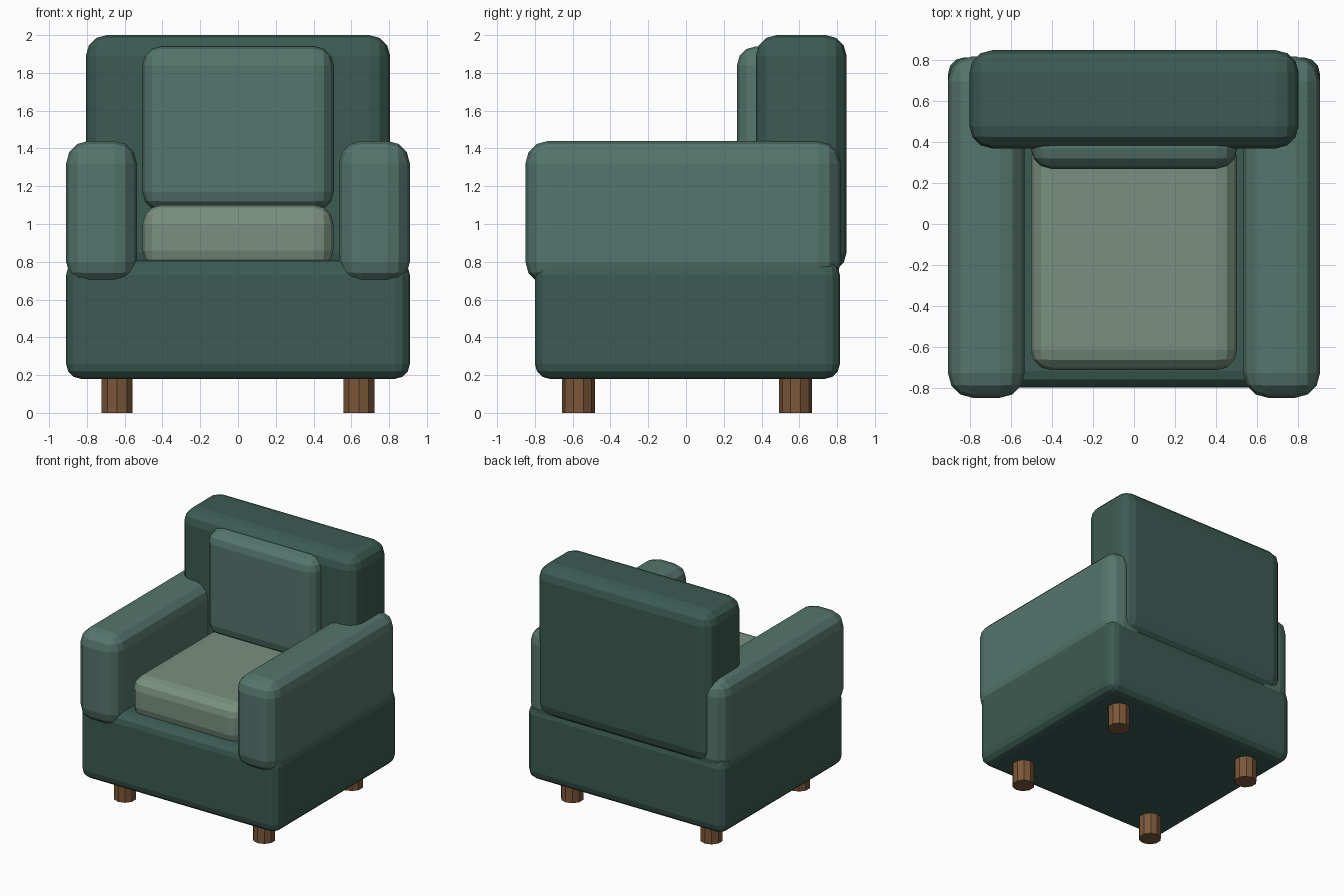
import bpy
import bmesh
from mathutils import Vector

if "Cube" in bpy.data.objects:
    bpy.data.objects.remove(bpy.data.objects["Cube"])


def material(name, rgb):
    m = bpy.data.materials.new(name)
    m.diffuse_color = (*rgb, 1)
    m.use_nodes = True
    m.node_tree.nodes["Principled BSDF"].inputs["Base Color"].default_value = m.diffuse_color
    return m


frame_green = material("dark_green", (0.045, 0.105, 0.085))
arm_green = material("mid_green", (0.09, 0.18, 0.15))
seat_green = material("pale_green", (0.19, 0.28, 0.215))
wood = material("wood", (0.20, 0.095, 0.042))


def finish(name, bm, mat):
    mesh = bpy.data.meshes.new(name)
    bm.to_mesh(mesh)
    bm.free()
    mesh.materials.append(mat)
    obj = bpy.data.objects.new(name, mesh)
    bpy.context.collection.objects.link(obj)
    return obj


def padded_box(name, low, high, radius, mat):
    """Box between two corners with faceted, rounded edges."""
    low, high = Vector(low), Vector(high)
    bm = bmesh.new()
    bmesh.ops.create_cube(bm, size=1)
    bmesh.ops.scale(bm, vec=high - low, verts=bm.verts)
    bmesh.ops.translate(bm, vec=(low + high) / 2, verts=bm.verts)
    bmesh.ops.bevel(bm, geom=bm.edges[:], offset=radius, segments=3,
                    profile=0.5, affect='EDGES')
    return finish(name, bm, mat)


def leg(name, x, y):
    bm = bmesh.new()
    bmesh.ops.create_cone(bm, cap_ends=True, segments=10, radius1=0.087,
                          radius2=0.087, depth=0.22)
    bmesh.ops.translate(bm, vec=(x, y, 0.11), verts=bm.verts)
    return finish(name, bm, wood)


# Base and backrest
padded_box("base", (-0.91, -0.80, 0.18), (0.91, 0.815, 0.81), 0.08, frame_green)
padded_box("backrest", (-0.805, 0.37, 0.74), (0.805, 0.85, 2.0), 0.11, frame_green)

# Cushions
padded_box("seat_cushion", (-0.505, -0.715, 0.76), (0.505, 0.42, 1.10), 0.10, seat_green)
padded_box("back_cushion", (-0.505, 0.27, 1.07), (0.505, 0.50, 1.94), 0.10, arm_green)

# Arms and legs, mirrored left and right
for side, s in (("left", -1), ("right", 1)):
    x0, x1 = sorted((0.535 * s, 0.91 * s))
    padded_box(side + "_arm", (x0, -0.85, 0.68), (x1, 0.82, 1.44), 0.12, arm_green)
    leg("front_leg_" + side, 0.64 * s, -0.57)
    leg("back_leg_" + side, 0.64 * s, 0.58)
